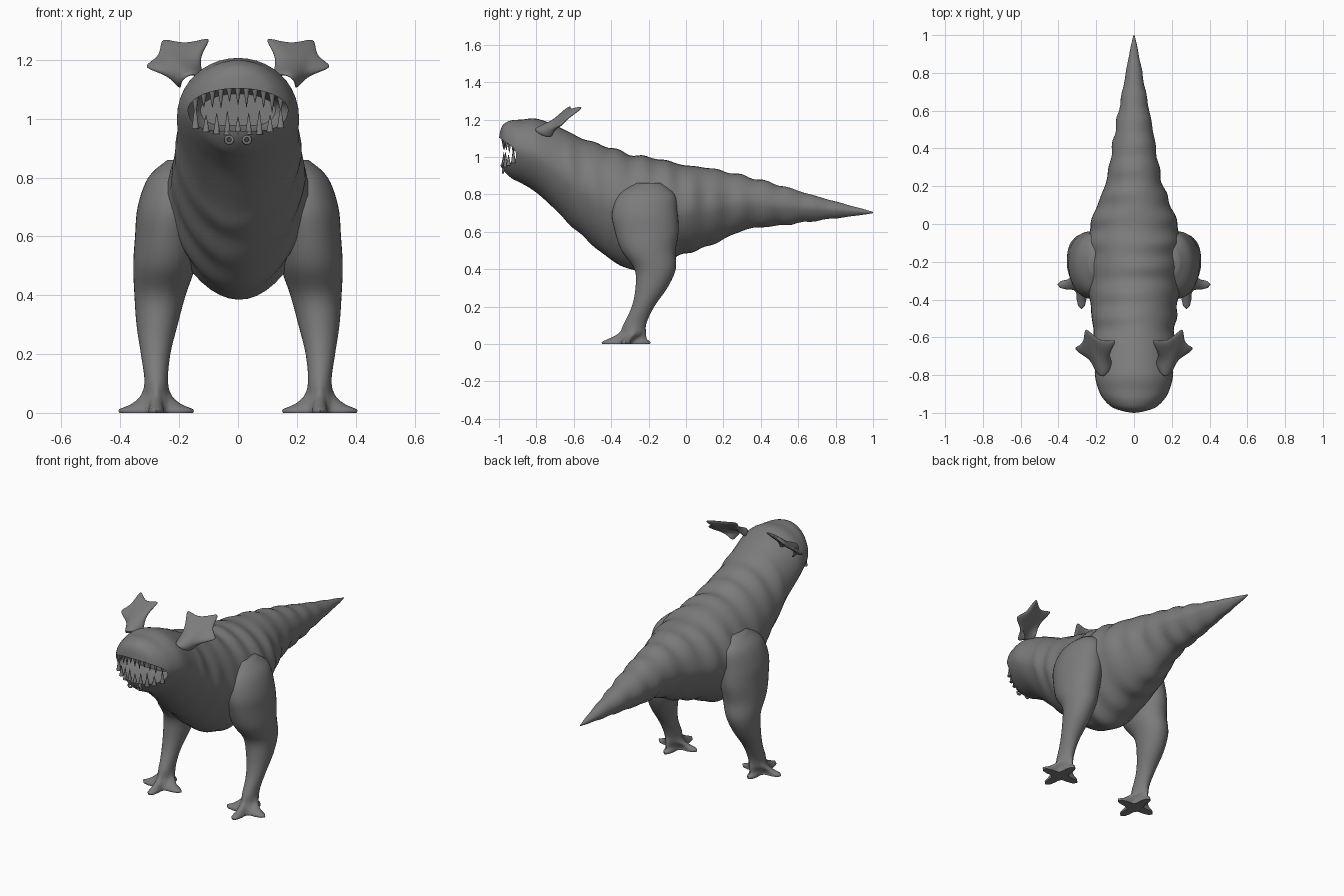
import bpy, bmesh, math
from mathutils import Vector, Matrix

cube = bpy.data.objects.get("Cube")
if cube:
    bpy.data.objects.remove(cube, do_unlink=True)

skin = bpy.data.materials.new("grey skin")
skin.use_nodes = True
GREY = (0.2, 0.2, 0.2, 1)
skin.diffuse_color = GREY
skin.node_tree.nodes["Principled BSDF"].inputs["Base Color"].default_value = GREY


def finish(bm, name, angle=60):
    """Turn a bmesh into a smooth shaded object."""
    bmesh.ops.recalc_face_normals(bm, faces=bm.faces)
    mesh = bpy.data.meshes.new(name)
    bm.to_mesh(mesh)
    bm.free()
    obj = bpy.data.objects.new(name, mesh)
    bpy.context.collection.objects.link(obj)
    mesh.materials.append(skin)
    select(obj)
    bpy.ops.object.shade_smooth_by_angle(angle=math.radians(angle))
    return obj


def select(obj):
    bpy.ops.object.select_all(action="DESELECT")
    obj.select_set(True)
    bpy.context.view_layer.objects.active = obj


def spline(rows, steps):
    """Catmull-Rom interpolation through rows of numbers."""
    out = []
    for i in range(len(rows) - 1):
        a, b, c, d = (rows[min(max(i + k, 0), len(rows) - 1)] for k in (-1, 0, 1, 2))
        for s in range(steps):
            t = s / steps
            out.append([q + t / 2 * (r - p + t * (2 * p - 5 * q + 4 * r - w
                        + t * (3 * (q - r) + w - p)))
                        for p, q, r, w in zip(a, b, c, d)])
    return out + [list(rows[-1])]


def loft(rings):
    """Skin a list of closed rings and cap both ends."""
    bm = bmesh.new()
    loops = [[bm.verts.new(p) for p in ring] for ring in rings]
    n = len(loops[0])
    for a, b in zip(loops, loops[1:]):
        for i in range(n):
            j = (i + 1) % n
            bm.faces.new((a[i], a[j], b[j], b[i]))
    bm.faces.new(loops[0])
    bm.faces.new(loops[-1])
    return bm


# Body from face to tail: y, top, bottom, half width
BODY = [(-1, 1.10, 0.98, 0.03), (-0.99, 1.15, 0.95, 0.07), (-0.97, 1.18, 0.92, 0.12),
        (-0.93, 1.197, 0.885, 0.16), (-0.88, 1.2, 0.86, 0.187), (-0.8, 1.205, 0.81, 0.207),
        (-0.7, 1.17, 0.72, 0.205), (-0.6, 1.12, 0.62, 0.213), (-0.5, 1.08, 0.53, 0.222),
        (-0.4, 1.05, 0.45, 0.235), (-0.3, 1.015, 0.4, 0.245), (-0.2, 1, 0.39, 0.25),
        (-0.1, 0.98, 0.44, 0.247), (0, 0.955, 0.485, 0.23), (0.1, 0.945, 0.515, 0.195),
        (0.2, 0.925, 0.56, 0.155), (0.33, 0.895, 0.615, 0.127), (0.5, 0.85, 0.633, 0.1),
        (0.7, 0.79, 0.66, 0.062), (0.9, 0.735, 0.685, 0.025), (1, 0.707, 0.7, 0.003)]
SIDES = 40
rings = []
for y, top, low, wide in spline(BODY, 6):
    ripple = 0.004 * math.sin(y * 48) * min(1, (1 - y) * 2) if y > -0.65 else 0
    mid, high = (top + low) / 2, (top - low) / 2
    ring = []
    for k in range(SIDES):
        a = math.tau * k / SIDES
        c, s = math.cos(a), math.sin(a)
        narrow = 1 - 0.2 * max(0, -s)
        skew = ripple * (1 + 0.6 * math.sin(3 * a + y * 9))
        ring.append((c * (wide * narrow + skew), y, mid + s * (high + skew)))
    rings.append(ring)
body = finish(loft(rings), "body")

# Open mouth cut into the head
MOUTH = 0.17


def lip(x, upper):
    f = abs(x / MOUTH)
    if upper:
        return 1.03 + 0.073 * math.sqrt(max(0, 1 - f ** 2))
    return 1.03 - 0.072 * math.sqrt(max(0, 1 - f ** 4))


xs = [-MOUTH * math.cos(math.pi * i / 20) for i in range(21)]
outline = [(x, lip(x, True)) for x in xs] + [(x, lip(x, False)) for x in xs[-2:0:-1]]
cutter = finish(loft([[(x * s, y, 1.03 + (z - 1.03) * s) for x, z in outline]
                      for y, s in ((-1.1, 1), (-0.88, 1), (-0.82, 0.75))]), "mouth_cutter")
cutter.hide_render = True
cut = body.modifiers.new("mouth", "BOOLEAN")
cut.operation, cut.solver, cut.object = "DIFFERENCE", "EXACT", cutter
select(body)
bpy.ops.object.modifier_apply(modifier=cut.name)
bpy.data.objects.remove(cutter, do_unlink=True)
select(body)
bpy.ops.object.shade_smooth_by_angle(angle=math.radians(50))


# Two rows of uneven fangs around the lips
def face_y(x):
    return -0.8 - 0.195 * math.sqrt(1 - (x / 0.21) ** 2)


def fangs(name, count, upper):
    bm = bmesh.new()
    for i in range(count):
        x = 0.145 * (2 * i / (count - 1) - 1)
        size = (0.062, 0.044, 0.055)[i % 3] * (1 if upper else 1.1)
        way = -1 if upper else 1
        place = Vector((x, face_y(x) + 0.018, lip(x, upper) + way * size * 0.4))
        turn = Matrix.Rotation(math.pi if upper else 0, 4, "X")
        bmesh.ops.create_cone(bm, segments=10, cap_ends=True, radius1=0.013, radius2=0.001,
                              depth=size * 1.2, matrix=Matrix.Translation(place) @ turn)
    finish(bm, name)


fangs("upper_fangs", 11, True)
fangs("lower_fangs", 9, False)

# Leg from hip to toes: z, centre x, centre y, radius x, radius y, toe amount
LEG = [(0.86, 0.19, -0.2, 0.05, 0.07, 0), (0.8, 0.215, -0.21, 0.09, 0.15, 0),
       (0.7, 0.228, -0.22, 0.113, 0.175, 0), (0.6, 0.24, -0.21, 0.11, 0.17, 0),
       (0.5, 0.25, -0.2, 0.106, 0.145, 0), (0.4, 0.265, -0.165, 0.087, 0.11, 0),
       (0.3, 0.275, -0.185, 0.07, 0.085, 0), (0.2, 0.28, -0.23, 0.05, 0.06, 0),
       (0.11, 0.278, -0.272, 0.04, 0.06, 0), (0.06, 0.278, -0.285, 0.052, 0.072, 0.3),
       (0.03, 0.278, -0.31, 0.085, 0.1, 0.75), (0.012, 0.278, -0.32, 0.125, 0.128, 1),
       (0, 0.278, -0.32, 0.125, 0.128, 1)]
# Fan of a horn: root row, middle row, tip row
HORN = [[(0.11, -0.72, 1.13), (0.13, -0.79, 1.15), (0.17, -0.82, 1.15),
         (0.2, -0.79, 1.12), (0.19, -0.71, 1.09)],
        [(0.14, -0.69, 1.21), (0.17, -0.70, 1.19), (0.20, -0.71, 1.18),
         (0.22, -0.72, 1.16), (0.235, -0.71, 1.15)],
        [(0.065, -0.59, 1.295), (0.18, -0.64, 1.245), (0.275, -0.51, 1.29),
         (0.255, -0.64, 1.21), (0.35, -0.65, 1.175)]]

for side, label in ((1, "left"), (-1, "right")):
    rings = []
    for z, cx, cy, rx, ry, toe in spline(LEG, 5):
        ring = []
        for k in range(SIDES):
            a = math.tau * k / SIDES
            star = 1 - max(0, min(1, toe)) * 0.62 * (1 - math.cos(2 * a) ** 4)
            ring.append((side * (cx + rx * star * math.cos(a)),
                         cy + ry * star * math.sin(a), max(0, z)))
        rings.append(ring)
    finish(loft(rings), label + "_leg")

    # Webbed horn
    bm = bmesh.new()
    grid = [[bm.verts.new((side * x, y, z)) for x, y, z in row] for row in HORN]
    for a, b in zip(grid, grid[1:]):
        for i in range(len(a) - 1):
            bm.faces.new((a[i], a[i + 1], b[i + 1], b[i]))
    horn = finish(bm, label + "_horn", 180)
    thick = horn.modifiers.new("thickness", "SOLIDIFY")
    thick.thickness, thick.offset = 0.025, 0
    soft = horn.modifiers.new("rounding", "SUBSURF")
    soft.levels = soft.render_levels = 3

    # Nostril rim on the chin
    bm = bmesh.new()
    hub = Vector((side * 0.03, -0.978, 0.928))
    rim = []
    for k in range(13):
        a = math.tau * k / 12
        rim.append([hub + Vector(((0.012 + 0.005 * math.cos(b)) * math.cos(a),
                                  0.006 * math.sin(b),
                                  (0.012 + 0.005 * math.cos(b)) * math.sin(a)))
                    for b in (math.tau * j / 8 for j in range(8))])
    bm.free()
    bm = loft(rim)
    bmesh.ops.remove_doubles(bm, verts=bm.verts, dist=0.0001)
    finish(bm, label + "_nostril")
